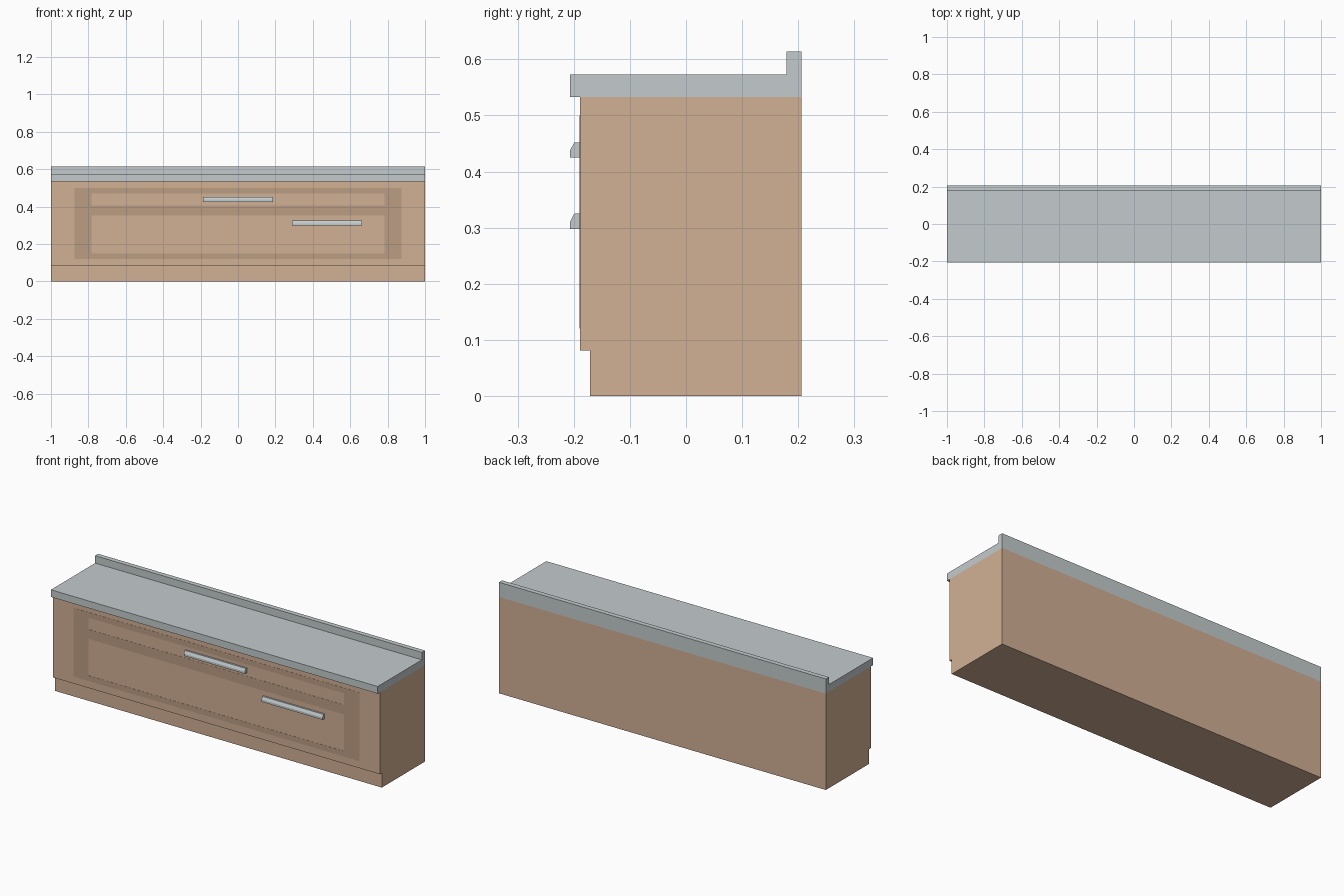
import bpy
import bmesh

if "Cube" in bpy.data.objects:
    bpy.data.objects.remove(bpy.data.objects["Cube"])


def material(name, color):
    mat = bpy.data.materials.new(name)
    mat.diffuse_color = (*color, 1)
    mat.use_nodes = True
    mat.node_tree.nodes["Principled BSDF"].inputs["Base Color"].default_value = mat.diffuse_color
    return mat


WOOD = material("wood", (0.64, 0.44, 0.30))
DARK_WOOD = material("dark_wood", (0.50, 0.34, 0.23))
STONE = material("stone", (0.55, 0.60, 0.61))


def extrude_profile(name, profile, x0, x1, mat):
    """Extrude a closed (y, z) profile along x."""
    bm = bmesh.new()
    face = bm.faces.new([bm.verts.new((x0, y, z)) for y, z in profile])
    res = bmesh.ops.extrude_face_region(bm, geom=[face])
    verts = [v for v in res["geom"] if isinstance(v, bmesh.types.BMVert)]
    bmesh.ops.translate(bm, verts=verts, vec=(x1 - x0, 0, 0))
    bmesh.ops.recalc_face_normals(bm, faces=bm.faces[:])
    mesh = bpy.data.meshes.new(name)
    bm.to_mesh(mesh)
    bm.free()
    mesh.materials.append(mat)
    obj = bpy.data.objects.new(name, mesh)
    bpy.context.collection.objects.link(obj)
    return obj


FRONT, BACK = -0.189, 0.206

# Cabinet body with recessed plinth
extrude_profile("cabinet_body", [
    (-0.171, 0), (BACK, 0), (BACK, 0.533), (FRONT, 0.533),
    (FRONT, 0.081), (-0.171, 0.081)], -1, 1, WOOD)

# Worktop with upstand along the back
extrude_profile("worktop", [
    (-0.207, 0.533), (BACK, 0.533), (BACK, 0.614), (0.179, 0.614),
    (0.179, 0.573), (-0.207, 0.573)], -1, 1, STONE)

# Dark inlaid drawer frames, almost flush with the front
strips = {
    "frame_left": (-0.875, -0.783, 0.12, 0.50),
    "frame_right": (0.783, 0.875, 0.12, 0.50),
    "frame_top": (-0.783, 0.783, 0.47, 0.50),
    "frame_middle": (-0.783, 0.783, 0.353, 0.406),
    "frame_bottom": (-0.783, 0.783, 0.12, 0.15),
}
for name, (x0, x1, z0, z1) in strips.items():
    y0, y1 = FRONT - 0.0008, FRONT + 0.002
    extrude_profile(name, [(y0, z0), (y1, z0), (y1, z1), (y0, z1)],
                    x0, x1, DARK_WOOD)

# Bar handles with a chamfered upper front edge
for name, xc, z in (("upper_handle", 0, 0.425), ("lower_handle", 0.475, 0.298)):
    extrude_profile(name, [
        (FRONT, z), (FRONT, z + 0.027), (-0.199, z + 0.027),
        (-0.207, z + 0.012), (-0.207, z)], xc - 0.187, xc + 0.187, STONE)
